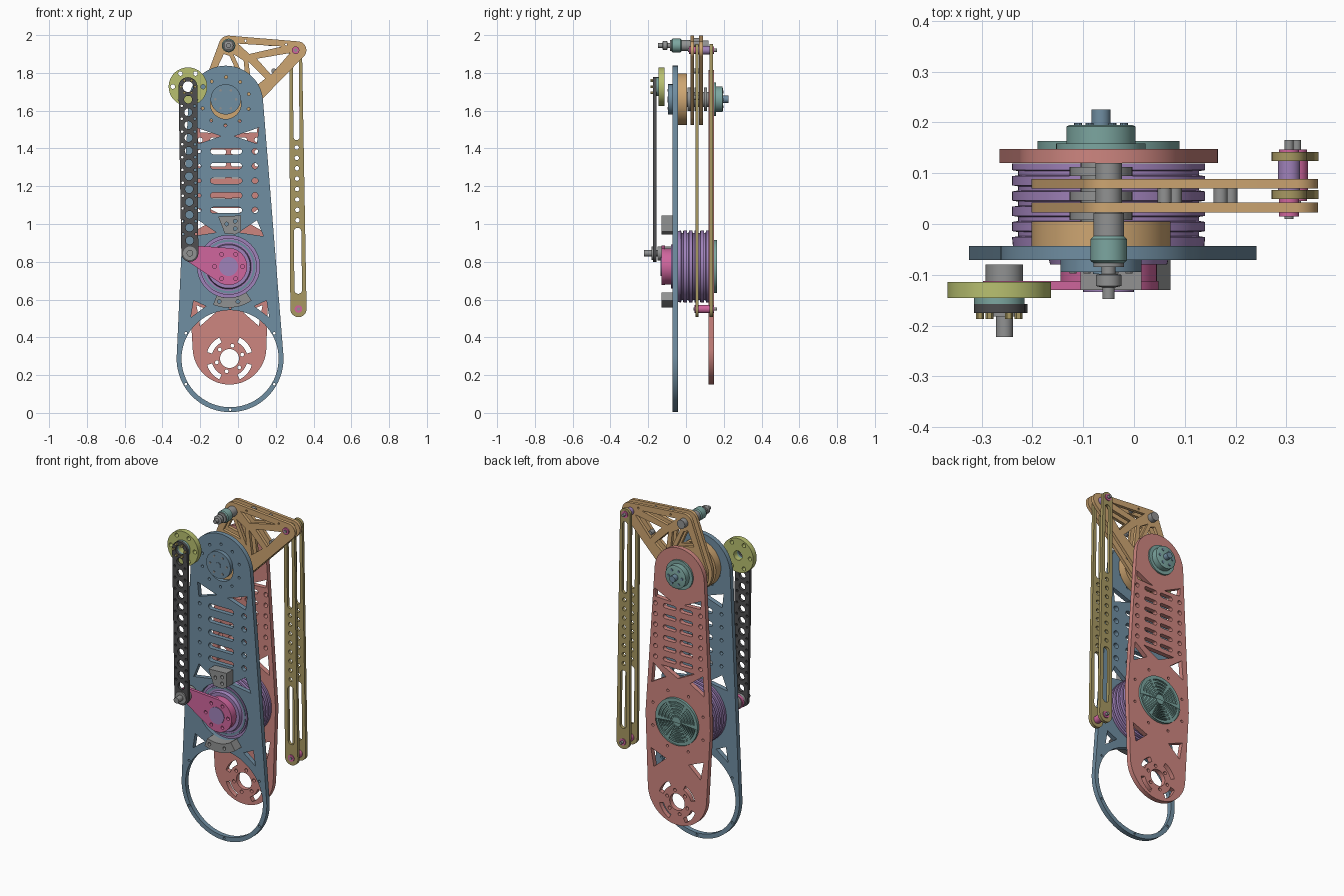
import bpy, math
from mathutils import Vector
from mathutils.geometry import convex_hull_2d

cube = bpy.data.objects.get("Cube")
if cube:
    bpy.data.objects.remove(cube, do_unlink=True)


def material(name, rgb):
    m = bpy.data.materials.new(name)
    m.use_nodes = True
    col = [(c / 255 / 12.92 if c < 11 else ((c / 255 + 0.055) / 1.055) ** 2.4) for c in rgb] + [1]
    m.diffuse_color = col
    m.node_tree.nodes["Principled BSDF"].inputs["Base Color"].default_value = col
    return m


BLUE = material("slate blue", (112, 142, 162))
RED = material("soft red", (206, 134, 128))
SAND = material("sand", (206, 166, 114))
OLIVE = material("olive", (168, 153, 98))
LIME = material("yellow green", (184, 192, 112))
PURPLE = material("purple", (160, 130, 186))
PINK = material("pink", (208, 102, 158))
GREY = material("grey", (145, 146, 146))
DARK = material("dark grey", (78, 78, 80))
TEAL = material("teal", (124, 166, 160))


# ---- outline helpers, all in the x-z plane
def circle(x, z, r, n=24):
    return [(x + r * math.cos(i * math.tau / n), z + r * math.sin(i * math.tau / n)) for i in range(n)]


def hull(*circles, n=64):
    pts = [p for c in circles for p in circle(*c, n)]
    return [pts[i] for i in convex_hull_2d([Vector(p) for p in pts])]


def slot(x0, z0, x1, z1, r):
    return hull((x0, z0, r), (x1, z1, r), n=16)


def ring(x, z, radius, r, count, start=0):
    out = []
    for i in range(count):
        a = start + i * math.tau / count
        out.append(circle(x + radius * math.cos(a), z + radius * math.sin(a), r, 12))
    return out


def arc(x, z, r0, r1, a0, a1, n=12):
    angles = [math.radians(a0 + (a1 - a0) * i / n) for i in range(n + 1)]
    return ([(x + r0 * math.cos(a), z + r0 * math.sin(a)) for a in angles]
            + [(x + r1 * math.cos(a), z + r1 * math.sin(a)) for a in reversed(angles)])


def mirrored(poly, cx):
    return [poly, [(2 * cx - x, z) for x, z in poly]]


def finish(ob, mat):
    ob.data.materials.clear()
    ob.data.materials.append(mat)
    bpy.ops.object.select_all(action='DESELECT')
    ob.select_set(True)
    bpy.context.view_layer.objects.active = ob
    if ob.type == 'CURVE':
        bpy.ops.object.convert(target='MESH')
    bpy.ops.object.shade_smooth_by_angle(angle=math.radians(35))


def plate(name, y0, y1, outline, holes, mat):
    """Flat plate with holes, standing in the x-z plane."""
    cu = bpy.data.curves.new(name, 'CURVE')
    cu.dimensions, cu.fill_mode, cu.extrude = '2D', 'BOTH', (y1 - y0) / 2
    for poly in [outline] + holes:
        s = cu.splines.new('POLY')
        s.points.add(len(poly) - 1)
        for p, (x, z) in zip(s.points, poly):
            p.co = (x, z, 0, 1)
        s.use_cyclic_u = True
    ob = bpy.data.objects.new(name, cu)
    bpy.context.collection.objects.link(ob)
    ob.location.y, ob.rotation_euler.x = (y0 + y1) / 2, math.pi / 2
    finish(ob, mat)


def lathe(name, x, z, profile, mat, n=48):
    """Turn a (radius, y) profile about an axis along y."""
    verts, faces = [], []
    for r, y in profile:
        verts += [(x + px, y, z + pz) for px, pz in circle(0, 0, r, n)]
    for k in range(len(profile) - 1):
        for i in range(n):
            j = (i + 1) % n
            faces.append((k * n + i, k * n + j, (k + 1) * n + j, (k + 1) * n + i))
    last = (len(profile) - 1) * n
    faces += [tuple(reversed(range(n))), tuple(range(last, last + n))]
    me = bpy.data.meshes.new(name)
    me.from_pydata(verts, [], [f[::-1] for f in faces])
    ob = bpy.data.objects.new(name, me)
    bpy.context.collection.objects.link(ob)
    finish(ob, mat)


def rod(name, x, z, r, y0, y1, mat, n=32):
    lathe(name, x, z, [(r, y0), (r, y1)], mat, n)


SX, SZ = -0.065, 1.66       # upper shaft
DX, DZ = -0.05, 0.775       # drum
RX, RZ = -0.042, 0.287      # lower ring
LX, LZ = -0.265, 1.727      # crank disc
KX, KZ = -0.255, 0.845      # crank pivot
PX, PZ = -0.05, 1.945       # top pivot

# ---- front plate
holes = [circle(RX, RZ, 0.257, 72), circle(DX, DZ, 0.165, 56), circle(SX, 1.638, 0.082, 40)]
holes += ring(RX, RZ, 0.27, 0.007, 6, math.pi / 6) + ring(SX, 1.65, 0.128, 0.008, 10, 0.3)
for i in range(5):
    z = 1.385 - i * 0.078
    holes += [slot(-0.13, z, 0.005, z, 0.016), circle(0.09, z, 0.016, 16), circle(-0.205, z, 0.01, 12)]
holes += mirrored([(-0.22, 1.51), (-0.09, 1.465), (-0.21, 1.425)], -0.055)
holes += mirrored([(-0.21, 1.02), (-0.115, 0.955), (-0.245, 0.935)], -0.055)
holes += mirrored([(-0.25, 0.505), (-0.235, 0.595), (-0.17, 0.565)], RX)
plate("front_plate", -0.071, -0.043, hull((SX, 1.64, 0.198), (RX, RZ, 0.283), n=96), holes, BLUE)

# ---- back plate
BX, BZ = -0.045, 0.288
holes = [circle(BX, BZ, 0.05, 32)] + ring(BX, BZ, 0.07, 0.01, 6, 0.3) + ring(DX, DZ, 0.18, 0.008, 8, 0.4)
holes += [arc(BX, BZ, 0.095, 0.123, a - 24, a + 24) for a in (40, 140, 220, 320)]
holes += mirrored([(-0.22, 0.57), (-0.12, 0.53), (-0.2, 0.46)], BX)
holes += mirrored([(-0.215, 1.085), (-0.225, 0.965), (-0.13, 1.02)], DX)
holes += mirrored([(-0.205, 1.535), (-0.09, 1.48), (-0.2, 1.485)], DX)
holes.append([(-0.16, 1.085), (0.06, 1.085), (DX, 1.03)])
for i in range(6):
    z = 1.445 - i * 0.064
    for s in (-1, 1):
        holes += [slot(DX + s * 0.025, z, DX + s * 0.085, z, 0.013), circle(DX + s * 0.15, z, 0.013, 12)]
plate("back_plate", 0.12, 0.148, hull((-0.06, 1.65, 0.165), (DX, DZ, 0.215), (BX, 0.345, 0.195), n=96), holes, RED)

# ---- grooved drum with its back cover
profile = [(0.155, -0.046), (0.188, -0.046)]
for i in range(5):
    y = -0.02 + i * 0.03
    profile += [(0.19, y - 0.006), (0.178, y - 0.004), (0.178, y + 0.004), (0.19, y + 0.006)]
lathe("drum", DX, DZ, profile + [(0.19, 0.119)], PURPLE, 72)
lathe("drum_face", DX, DZ, [(0.115, -0.08), (0.12, -0.06), (0.15, -0.058), (0.15, -0.046)], PURPLE, 64)
plate("drum_rim", -0.062, -0.057, circle(DX, DZ, 0.142, 64), [circle(DX, DZ, 0.13, 64)], BLUE)
rod("cover_base", DX, DZ, 0.14, 0.148, 0.153, TEAL, 64)
vents = [arc(DX, DZ, r, r + 0.01, a + 5, a + 55) for r in (0.03, 0.05, 0.07, 0.09, 0.11) for a in range(0, 360, 60)]
plate("cover_grille", 0.153, 0.163, circle(DX, DZ, 0.14, 64), vents, TEAL)

# ---- crank arm on the drum
plate("crank_arm", -0.13, -0.112, hull((DX, DZ, 0.098), (KX, KZ, 0.042)), ring(DX, DZ, 0.074, 0.01, 6), PINK)
rod("crank_hub", DX, DZ, 0.095, -0.112, -0.078, PINK, 48)
rod("crank_cap", DX, DZ, 0.05, -0.134, -0.125, PURPLE)
rod("crank_pin", KX, KZ, 0.017, -0.222, -0.08, GREY)
rod("crank_collar", KX, KZ, 0.037, -0.152, -0.08, GREY)
rod("crank_washer", KX, KZ, 0.036, -0.182, -0.174, GREY)

# ---- perforated side link and its disc
holes = [circle(LX, LZ, 0.028)]
for i in range(12):
    t = (i + 1) / 13
    holes.append(circle(LX + (KX - LX) * t, LZ + (KZ - LZ) * t, 0.021, 20))
    if i < 11:
        u = t + 0.5 / 13
        for s in (-0.034, 0.034):
            holes.append(circle(LX + (KX - LX) * u + s, LZ + (KZ - LZ) * u, 0.007, 10))
plate("side_link", -0.175, -0.157, hull((LX, LZ, 0.05), (KX, KZ, 0.045)), holes, DARK)
plate("crank_disc", -0.146, -0.114, circle(LX, LZ, 0.102, 64),
      [circle(LX, LZ, 0.028)] + ring(LX, LZ, 0.08, 0.012, 6), LIME)
plate("disc_spacer", -0.157, -0.146, circle(LX, LZ, 0.05, 40), [circle(LX, LZ, 0.028)], TEAL)
for i in range(6):
    a = i * math.tau / 6
    rod("disc_bolt", LX + 0.038 * math.cos(a), LZ + 0.038 * math.sin(a), 0.008, -0.187, -0.174, OLIVE, 6)

# ---- grey brackets on the front plate
plate("upper_bracket", -0.13, -0.071,
      [(-0.105, 1.04), (0.015, 1.045), (0.015, 0.96), (-0.015, 0.945), (-0.07, 0.95)],
      [circle(x, z, 0.01, 12) for x, z in ((-0.06, 1.0), (-0.015, 1.015), (-0.015, 0.975))], GREY)
plate("lower_bracket", -0.13, -0.071, arc(DX, DZ, 0.165, 0.218, 248, 304),
      ring(DX, DZ, 0.192, 0.01, 12, math.radians(15))[8:10], GREY)

# ---- upper shaft, pulley and hubs
rod("front_hub", SX, SZ, 0.08, -0.094, -0.07, BLUE, 48)
for i in range(6):
    a = i * math.tau / 6
    rod("hub_screw", SX + 0.055 * math.cos(a), SZ + 0.055 * math.sin(a), 0.007, -0.097, -0.09, GREY, 10)
rod("hub_pin", SX, SZ, 0.016, -0.098, -0.09, BLUE)
rod("pulley", SX, SZ, 0.137, -0.043, 0.005, SAND, 64)
rod("main_shaft", SX, SZ, 0.04, -0.08, 0.16, GREY)
for y in (0.008, 0.046, 0.094):
    rod("shaft_collar", SX, SZ, 0.062, y, y + 0.018, GREY)
lathe("back_hub", SX, SZ, [(0.088, 0.148), (0.088, 0.158), (0.068, 0.158), (0.068, 0.192), (0.06, 0.195)], TEAL, 48)
rod("shaft_tip", SX, SZ, 0.019, 0.19, 0.225, BLUE, 24)
for i in range(6):
    a = i * math.tau / 6
    rod("back_hub_screw", SX + 0.045 * math.cos(a), SZ + 0.045 * math.sin(a), 0.008, 0.193, 0.199, BLUE, 10)

# ---- pair of trussed lever plates
truss = [[(0.0, 1.955), (0.235, 1.94), (0.06, 1.9)], [(0.275, 1.905), (0.1, 1.875), (0.175, 1.79)],
         [(0.055, 1.86), (0.145, 1.77), (0.075, 1.715)], [(-0.025, 1.9), (0.03, 1.865), (0.04, 1.76)],
         [(-0.075, 1.9), (-0.045, 1.89), (0.0, 1.79), (-0.115, 1.815)]]
for i, y in enumerate((0.023, 0.07)):
    plate(("front" if i == 0 else "back") + "_lever", y, y + 0.019,
          hull((PX, PZ, 0.052), (0.315, 1.92, 0.047), (SX, SZ, 0.137)),
          truss + [circle(0.255, 1.95, 0.006, 10), circle(0.04, 1.97, 0.006, 10)], SAND)
for x, z in ((0.06, 1.97), (0.19, 1.81), (0.17, 1.955), (0.08, 1.67)):
    rod("standoff", x, z, 0.014, 0.04, 0.072, GREY, 16)

# ---- top pivot
lathe("top_pivot", PX, PZ, [(0.012, -0.148), (0.012, -0.125), (0.025, -0.122), (0.025, -0.1), (0.014, -0.098),
                            (0.014, -0.085), (0.03, -0.085), (0.03, 0.022), (0.026, 0.022), (0.026, 0.12)], GREY)
lathe("top_pivot_collar", PX, PZ, [(0.026, -0.08), (0.036, -0.072), (0.036, -0.03), (0.026, -0.02)], TEAL)

# ---- pair of long hanging bars
TX, TZ, EX, EZ = 0.305, 1.92, 0.32, 0.55


def bar_x(z):
    return EX + (TX - EX) * (z - EZ) / (TZ - EZ)


holes = [slot(bar_x(a), a, bar_x(b), b, r) for a, b, r in ((1.86, 1.46, 0.016), (0.96, 0.65, 0.02))]
holes += [circle(bar_x(1.02 + i * 0.055), 1.02 + i * 0.055, 0.012, 12) for i in range(8)]
for i, y in enumerate((0.049, 0.124)):
    plate(("inner" if i == 0 else "outer") + "_bar", y, y + 0.018, hull((TX, TZ, 0.034), (EX, EZ, 0.043)), holes, OLIVE)
for x, z, tail in ((TX, TZ, 0.01), (EX, EZ, 0.04)):
    rod("bar_spacer", x, z, 0.022, 0.067, 0.124, PURPLE if z > 1 else PINK)
    rod("bar_bush", x, z, 0.02, tail + 0.005, 0.147, PINK)
    rod("bar_pin", x, z, 0.009, tail, 0.165, GREY, 16)
